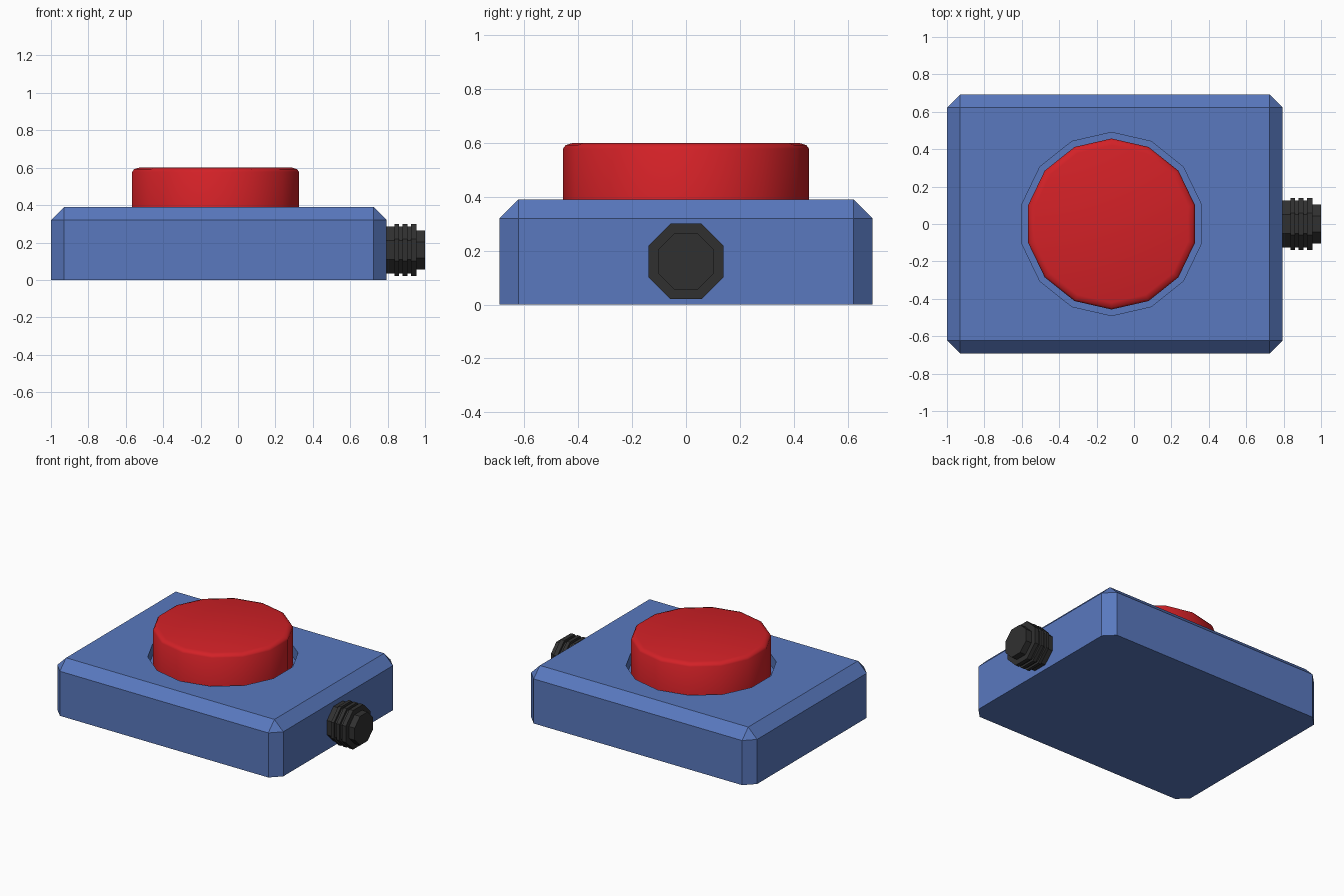
import bpy, bmesh
from math import pi, cos, sin, radians

if "Cube" in bpy.data.objects:
    bpy.data.objects.remove(bpy.data.objects["Cube"])

def material(name, rgb):
    m = bpy.data.materials.new(name)
    m.diffuse_color = (*rgb, 1)
    m.use_nodes = True
    m.node_tree.nodes["Principled BSDF"].inputs["Base Color"].default_value = m.diffuse_color
    return m

blue = material("blue_plastic", (0.10, 0.19, 0.52))
red = material("red_plastic", (0.65, 0.015, 0.02))
black = material("black_rubber", (0.03, 0.03, 0.03))

def finish(bm, name, mat, loc=(0, 0, 0)):
    bmesh.ops.recalc_face_normals(bm, faces=bm.faces)
    me = bpy.data.meshes.new(name)
    bm.to_mesh(me)
    bm.free()
    me.materials.append(mat)
    ob = bpy.data.objects.new(name, me)
    ob.location = loc
    bpy.context.collection.objects.link(ob)
    return ob

def lathe(name, profile, sides, phase, mat, loc):
    """Closed turned solid about z from (radius, height) points."""
    bm = bmesh.new()
    rings = [[bm.verts.new((r * cos(phase + 2 * pi * i / sides),
                            r * sin(phase + 2 * pi * i / sides), z))
              for i in range(sides)] for r, z in profile]
    for a, b in zip(rings, rings[1:]):
        for i in range(sides):
            j = (i + 1) % sides
            bm.faces.new((a[i], a[j], b[j], b[i]))
    bm.faces.new(rings[0][::-1])
    bm.faces.new(rings[-1])
    return finish(bm, name, mat, loc)

# Housing: box with every edge chamfered except the bottom ones
bm = bmesh.new()
bmesh.ops.create_cube(bm, size=1)
for v in bm.verts:
    v.co = (v.co.x * 1.795 - 0.1025, v.co.y * 1.384, (v.co.z + 0.5) * 0.39)
edges = [e for e in bm.edges if max(v.co.z for v in e.verts) > 0.1]
bmesh.ops.bevel(bm, geom=edges, offset=0.07, segments=1, affect='EDGES')
housing = finish(bm, "housing", blue)

# Recess around the button
cutter = lathe("recess_cutter", [(0.49, 0.31), (0.49, 0.5)], 14, pi / 2, blue, (-0.12, 0, 0))
cutter.hide_render = True
cutter.hide_set(True)
cut = housing.modifiers.new("recess", 'BOOLEAN')
cut.operation = 'DIFFERENCE'
cut.object = cutter
cut.solver = 'EXACT'

# Push button with softened rim
button = lathe("push_button", [(0.457, 0.30), (0.457, 0.578), (0.447, 0.592), (0.42, 0.60)],
               14, pi / 2, red, (-0.12, 0, 0))
bpy.context.view_layer.objects.active = button
button.select_set(True)
bpy.ops.object.shade_smooth_by_angle(angle=radians(42))

# Ribbed octagonal cable gland on the right side
k = 1 / cos(pi / 8)
core, rib, tip = 0.125 * k, 0.14 * k, 0.104 * k
profile = [(core, 0.77)]
for x0, x1 in ((0.838, 0.86), (0.88, 0.905), (0.925, 0.955)):
    profile += [(core, x0), (rib, x0), (rib, x1), (core, x1)]
profile[-1] = (tip, 0.955)
profile.append((tip, 1.0))
gland = lathe("cable_gland", profile, 8, pi / 8, black, (0, 0, 0.16))
gland.rotation_euler = (0, pi / 2, 0)
